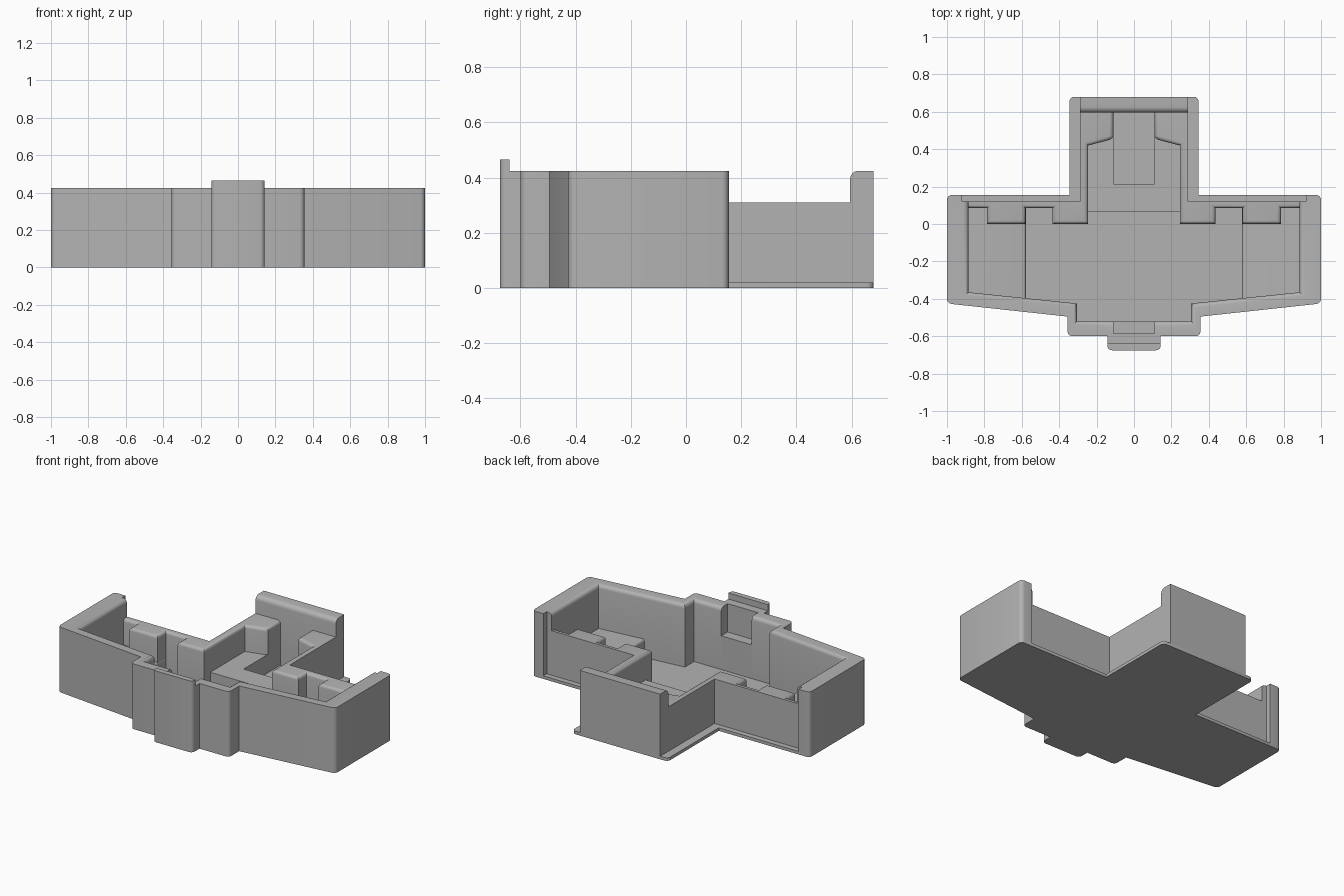
import bpy, bmesh, math
from mathutils import Vector

cube = bpy.data.objects.get("Cube")
if cube:
    bpy.data.objects.remove(cube, do_unlink=True)

GREY = (0.45, 0.45, 0.45, 1.0)
grey = bpy.data.materials.new("plain_grey")
grey.use_nodes = True
grey.diffuse_color = GREY
grey.node_tree.nodes["Principled BSDF"].inputs["Base Color"].default_value = GREY

FLOOR, STEP, SILL, LOW, TALL = 0.02, 0.14, 0.24, 0.31, 0.425


def is_edge(edge, a, b):
    """True when the edge joins the two points, in either order."""
    p, q = (v.co for v in edge.verts)
    near = lambda u, v: (u - v).length < 1e-4
    return (near(p, a) and near(q, b)) or (near(p, b) and near(q, a))


def bevel(bm, edges, radius):
    if edges:
        bmesh.ops.bevel(bm, geom=edges, offset=radius, segments=4,
                        profile=0.5, affect='EDGES', clamp_overlap=True)


def prism(name, outline, z0, z1, soft=(), round_corners=(), radius=0.025):
    """Extrude the +x half outline and mirror it. soft lists the top edges
    to round off, round_corners the upright corners."""
    bm = bmesh.new()
    face = bm.faces.new([bm.verts.new((x, y, z0)) for x, y in outline])
    top = bmesh.ops.extrude_face_region(bm, geom=[face])["geom"]
    for v in top:
        if isinstance(v, bmesh.types.BMVert):
            v.co.z = z1
    bmesh.ops.recalc_face_normals(bm, faces=bm.faces)
    # open the seam on the mirror plane
    seam = [f for f in bm.faces if all(abs(v.co.x) < 1e-5 for v in f.verts)]
    bmesh.ops.delete(bm, geom=seam, context='FACES')
    n = len(outline)
    at = lambda i, z: Vector((*outline[i % n], z))
    bevel(bm, [e for e in bm.edges
               if any(is_edge(e, at(i, z1), at(i + 1, z1)) for i in soft)], radius)
    bevel(bm, [e for e in bm.edges
               if any(is_edge(e, at(i, z0), at(i, z1)) for i in round_corners)], 0.025)
    mesh = bpy.data.meshes.new(name)
    bm.to_mesh(mesh)
    bm.free()
    mesh.materials.append(grey)
    obj = bpy.data.objects.new(name, mesh)
    bpy.context.collection.objects.link(obj)
    mirror = obj.modifiers.new("mirror", 'MIRROR')
    mirror.merge_threshold = 0.0005
    bpy.ops.object.select_all(action='DESELECT')
    obj.select_set(True)
    bpy.context.view_layer.objects.active = obj
    bpy.ops.object.shade_smooth_by_angle(angle=math.radians(30))
    return obj


# T-shaped base plate
prism("base_plate",
      [(0, -0.6), (0.355, -0.6), (0.355, -0.495), (1, -0.425), (1, 0.155),
       (0.345, 0.155), (0.345, 0.68), (0, 0.68)],
      0, FLOOR, round_corners=(1, 3, 4, 6))

# Tall front and end walls, with the notch behind the front tab
prism("tall_wall",
      [(0, -0.6), (0.355, -0.6), (0.355, -0.495), (1, -0.425), (1, 0.155),
       (0.92, 0.155), (0.92, 0.12), (0.885, 0.12), (0.885, -0.365),
       (0.305, -0.425), (0.305, -0.52), (0.11, -0.52), (0.11, -0.585),
       (0, -0.585)],
      FLOOR, TALL, soft=(7, 8, 9, 10), round_corners=(1, 3, 4))
prism("notch_sill",
      [(0, -0.59), (0.115, -0.59), (0.115, -0.52), (0, -0.52)], FLOOR, SILL)

# Front tab with raised lip
prism("front_tab",
      [(0, -0.675), (0.143, -0.675), (0.143, -0.595), (0, -0.595)],
      0, TALL, round_corners=(1,))
prism("tab_lip",
      [(0, -0.675), (0.143, -0.675), (0.143, -0.64), (0, -0.64)],
      TALL, 0.465, round_corners=(1,))

# Low rear walls with inner blocks
prism("low_wall",
      [(0.925, 0.12), (0.29, 0.12), (0.29, 0.61), (0.11, 0.61), (0.11, 0.465),
       (0.13, 0.45), (0.245, 0.42), (0.245, 0), (0.435, 0), (0.435, 0.085),
       (0.58, 0.085), (0.58, 0), (0.785, 0), (0.785, 0.085), (0.925, 0.085)],
      FLOOR, LOW, soft=range(3, 14), radius=0.02)

# Tall wall closing the rear wing
prism("rear_wall",
      [(0, 0.595), (0.29, 0.595), (0.29, 0.68), (0, 0.68)],
      FLOOR, TALL, soft=(0,), radius=0.03)

# Raised floors in the side arms and rear wing
prism("arm_platform",
      [(0.578, 0.1), (0.578, -0.41), (0.9, -0.38), (0.9, 0.1)],
      FLOOR, STEP, soft=(0,), radius=0.015)
prism("rear_platform",
      [(0, 0.065), (0.265, 0.065), (0.265, 0.6), (0.11, 0.6), (0.11, 0.215),
       (0, 0.215)], FLOOR, STEP)
